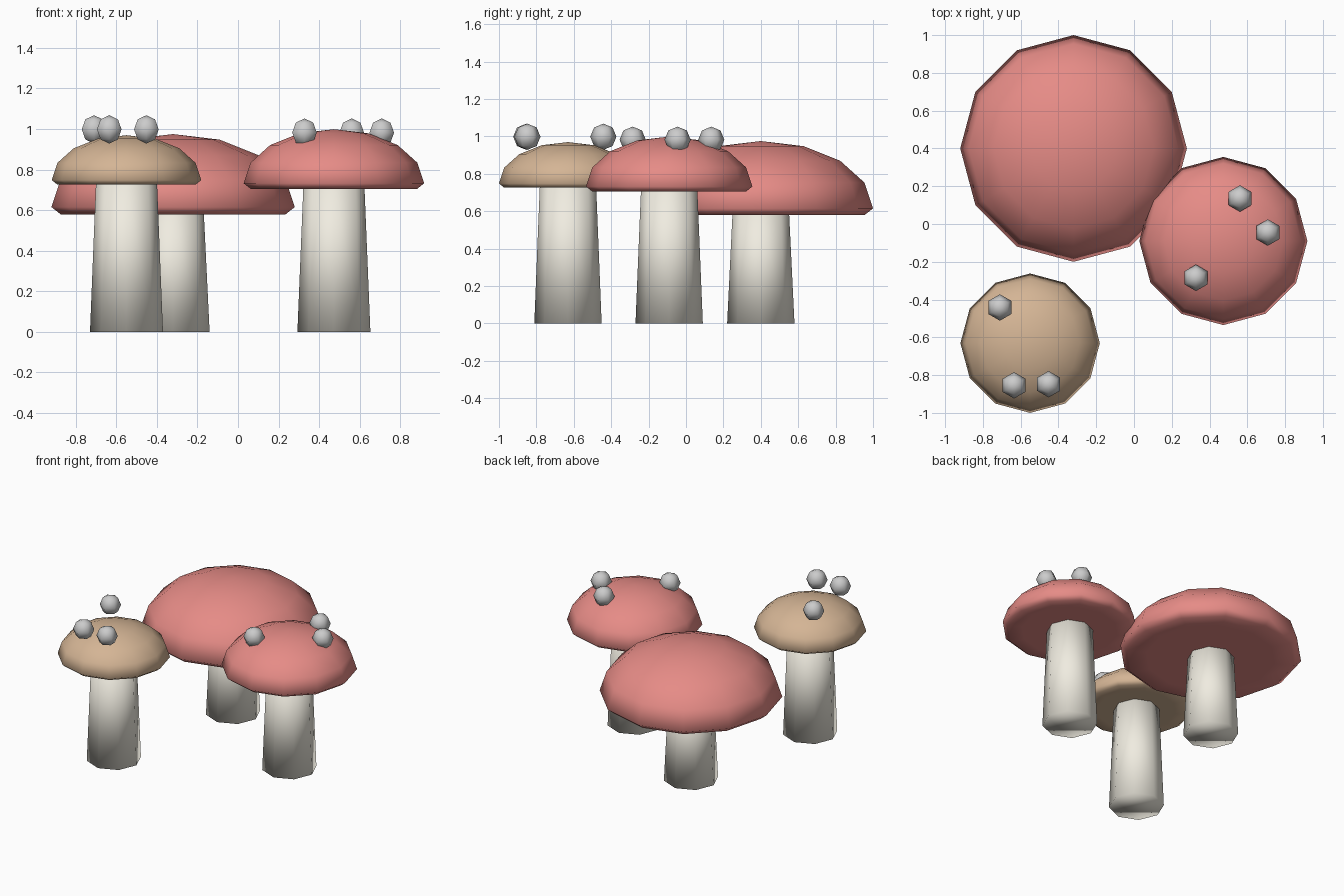
import bpy
import bmesh
from math import sin, cos, pi

if "Cube" in bpy.data.objects:
    bpy.data.objects.remove(bpy.data.objects["Cube"])


def material(name, rgb):
    mat = bpy.data.materials.new(name)
    mat.diffuse_color = (*rgb, 1)
    mat.use_nodes = True
    mat.node_tree.nodes["Principled BSDF"].inputs["Base Color"].default_value = mat.diffuse_color
    return mat


def add_object(name, bm, location, mat=None):
    bmesh.ops.recalc_face_normals(bm, faces=bm.faces)
    for f in bm.faces:
        f.smooth = True
    mesh = bpy.data.meshes.new(name)
    bm.to_mesh(mesh)
    bm.free()
    if mat:
        mesh.materials.append(mat)
    obj = bpy.data.objects.new(name, mesh)
    obj.location = location
    bpy.context.collection.objects.link(obj)


def lathe(profile, sides):
    """Turn (radius, z) points round z, starting on the y axis; zero radius is a pole."""
    bm = bmesh.new()
    rings = []
    for r, z in profile:
        n = sides if r > 1e-6 else 1
        rings.append([bm.verts.new((r * sin(2 * pi * i / sides), r * cos(2 * pi * i / sides), z))
                      for i in range(n)])
    for a, b in zip(rings, rings[1:]):
        for i in range(sides):
            j = (i + 1) % sides
            quad = [a[i % len(a)], a[j % len(a)], b[j % len(b)], b[i % len(b)]]
            bm.faces.new(list(dict.fromkeys(quad)))
    # close open ends with a flat face
    for ring in (rings[0], rings[-1]):
        if len(ring) > 1:
            bm.faces.new(ring)
    return bm


def arc(radius, height, rings, floor=-1.0):
    """Half-ellipse profile, flattened below floor * height."""
    angles = [-pi / 2 + pi * k / rings for k in range(rings + 1)]
    return [(radius * cos(a), height * max(sin(a), floor)) for a in angles]


cream = material("cream", (0.87, 0.84, 0.75))
red = material("red", (0.79, 0.26, 0.24))
tan = material("tan", (0.66, 0.46, 0.30))

# name, x, y, rim height, cap radius, cap colour, spot positions
mushrooms = [
    ("large", -0.32, 0.40, 0.615, 0.60, red, []),
    ("medium", 0.473, -0.09, 0.732, 0.445, red,
     [(0.561, 0.135), (0.709, -0.045), (0.328, -0.285)]),
    ("small", -0.55, -0.631, 0.748, 0.369, tan,
     [(-0.71, -0.442), (-0.635, -0.854), (-0.452, -0.848)]),
]

for name, x, y, rim, radius, colour, spots in mushrooms:
    # tapered stem
    add_object(name + "_stem", lathe([(0.18, 0), (0.15, rim)], 8), (x, y, 0), cream)
    # domed cap with a flat underside
    add_object(name + "_cap", lathe(arc(radius, radius * 0.6, 8, -0.1), 12), (x, y, rim), colour)
    # round spots
    for i, (sx, sy) in enumerate(spots, 1):
        add_object(f"{name}_spot_{i}", lathe(arc(0.07, 0.07, 4), 6), (sx, sy, rim + 0.25))
